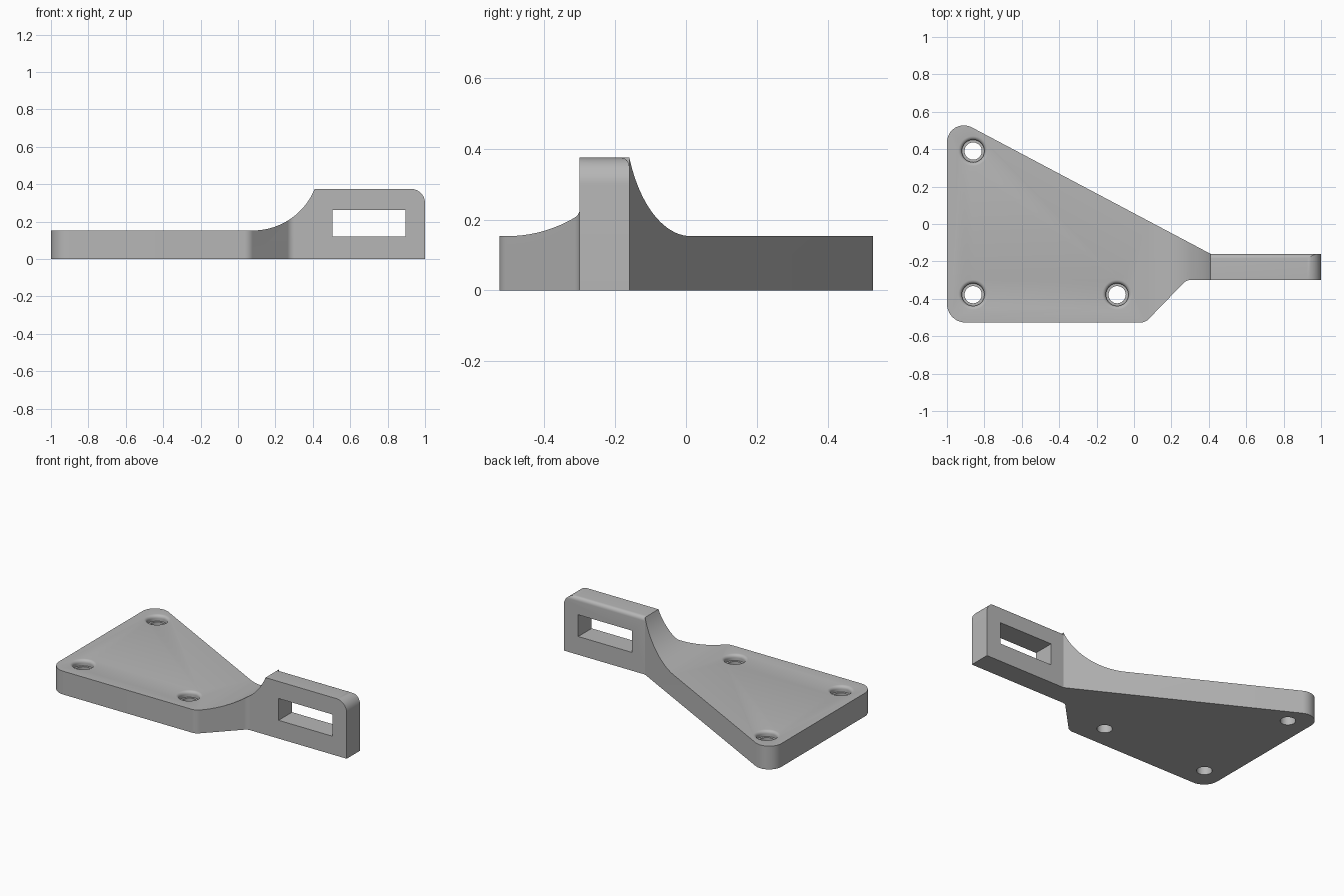
import bpy, bmesh, math
from mathutils import Vector, Matrix

if "Cube" in bpy.data.objects:
    bpy.data.objects.remove(bpy.data.objects["Cube"], do_unlink=True)

grey = bpy.data.materials.new("plain grey")
grey.use_nodes = True
colour = (0.47, 0.47, 0.47, 1)
grey.diffuse_color = colour
grey.node_tree.nodes["Principled BSDF"].inputs["Base Color"].default_value = colour


def rounded(corners, steps=10):
    """Turn (u, v, radius) corners into an outline with filleted corners."""
    outline = []
    for i, (u, v, r) in enumerate(corners):
        p = Vector((u, v))
        if r == 0:
            outline.append(p)
            continue
        a = (Vector(corners[i - 1][:2]) - p).normalized()
        b = (Vector(corners[(i + 1) % len(corners)][:2]) - p).normalized()
        half = a.angle(b) / 2
        centre = p + (a + b).normalized() * r / math.sin(half)
        start = p + a * r / math.tan(half) - centre
        end = p + b * r / math.tan(half) - centre
        turn = math.atan2(start.x * end.y - start.y * end.x, start.dot(end))
        for k in range(steps + 1):
            outline.append(centre + Matrix.Rotation(turn * k / steps, 2) @ start)
    return outline


def prism(name, outline, place, shift):
    """Extrude an outline: place maps (u, v) to 3D, shift is the sweep."""
    bm = bmesh.new()
    face = bm.faces.new([bm.verts.new(place(u, v)) for u, v in outline])
    out = bmesh.ops.extrude_face_region(bm, geom=[face])
    moved = [g for g in out["geom"] if isinstance(g, bmesh.types.BMVert)]
    bmesh.ops.translate(bm, vec=shift, verts=moved)
    return finish(name, bm)


def finish(name, bm):
    bmesh.ops.recalc_face_normals(bm, faces=bm.faces)
    mesh = bpy.data.meshes.new(name)
    bm.to_mesh(mesh)
    bm.free()
    mesh.materials.append(grey)
    ob = bpy.data.objects.new(name, mesh)
    bpy.context.collection.objects.link(ob)
    return ob


def combine(target, tool, operation):
    mod = target.modifiers.new(tool.name, "BOOLEAN")
    mod.object, mod.operation, mod.solver = tool, operation, "EXACT"
    bpy.context.view_layer.objects.active = target
    bpy.ops.object.modifier_apply(modifier=mod.name)
    bpy.data.objects.remove(tool, do_unlink=True)


# Plan outline: triangular plate running into a narrow arm
PLATE, TOP, STEP = 0.153, 0.375, 0.41
FRONT, BACK = -0.30, -0.16
plan = rounded([(-1, -0.527, 0.1), (0.06, -0.527, 0.06), (0.28, FRONT, 0.05),
                (1.1, FRONT, 0), (1.1, BACK, 0), (STEP, BACK, 0), (-1, 0.587, 0.09)])
bracket = prism("bracket", plan, lambda u, v: (u, v, 0), (0, 0, 0.5))

# Side profile: flat plate, curved ramp, tall arm with rounded end
ramp_start = 0.08
run, rise = STEP - ramp_start, TOP - PLATE
radius = (run ** 2 + rise ** 2) / (2 * rise)
sweep = math.asin(run / radius)
ramp = [Vector((ramp_start + radius * math.sin(sweep * k / 20),
                PLATE + radius * (1 - math.cos(sweep * k / 20)))) for k in range(21)]
profile = ([Vector((-1.1, -0.1)), Vector((-1.1, PLATE))] + ramp
           + rounded([(STEP, TOP, 0), (1, TOP, 0.075), (1, -0.1, 0)])[1:])
combine(bracket, prism("side_profile", profile, lambda u, v: (u, -1, v), (0, 2, 0)), "INTERSECT")

# Rounded upper back edge of the arm
r = 0.025
edge = [Vector((BACK + 0.02, TOP + 0.02)), Vector((BACK - r, TOP + 0.02))]
edge += [Vector((BACK - r + r * math.sin(t * math.pi / 12), TOP - r + r * math.cos(t * math.pi / 12)))
         for t in range(7)]
edge.append(Vector((BACK + 0.02, TOP - r)))
combine(bracket, prism("edge_cutter", edge, lambda u, v: (STEP, u, v), (1, 0, 0)), "DIFFERENCE")

# Rectangular slot through the arm
slot = [(0.505, 0.12), (0.895, 0.12), (0.895, 0.263), (0.505, 0.263)]
combine(bracket, prism("slot_cutter", slot, lambda u, v: (u, -1, v), (0, 2, 0)), "DIFFERENCE")

# Screw holes with shallow rounded recesses
for x, y in [(-0.86, 0.39), (-0.86, -0.378), (-0.09, -0.378)]:
    section = [(0, -0.1), (0.046, -0.1), (0.046, 0.115), (0.06, 0.115)]
    section += [(0.08 - 0.02 * math.cos(t * math.pi / 10), PLATE - 0.02 + 0.02 * math.sin(t * math.pi / 10))
                for t in range(6)]
    section += [(0.08, 0.3), (0, 0.3)]
    bm = bmesh.new()
    verts = [bm.verts.new((x + u, y, v)) for u, v in section]
    edges = [bm.edges.new(pair) for pair in zip(verts, verts[1:])]
    bmesh.ops.spin(bm, geom=verts + edges, cent=(x, y, 0), axis=(0, 0, 1),
                   angle=math.tau, steps=40, use_duplicate=False)
    bmesh.ops.remove_doubles(bm, verts=bm.verts, dist=0.0005)
    combine(bracket, finish("hole_cutter", bm), "DIFFERENCE")

bpy.ops.object.select_all(action="DESELECT")
bracket.select_set(True)
bpy.context.view_layer.objects.active = bracket
bpy.ops.object.shade_smooth_by_angle(angle=math.radians(25))
